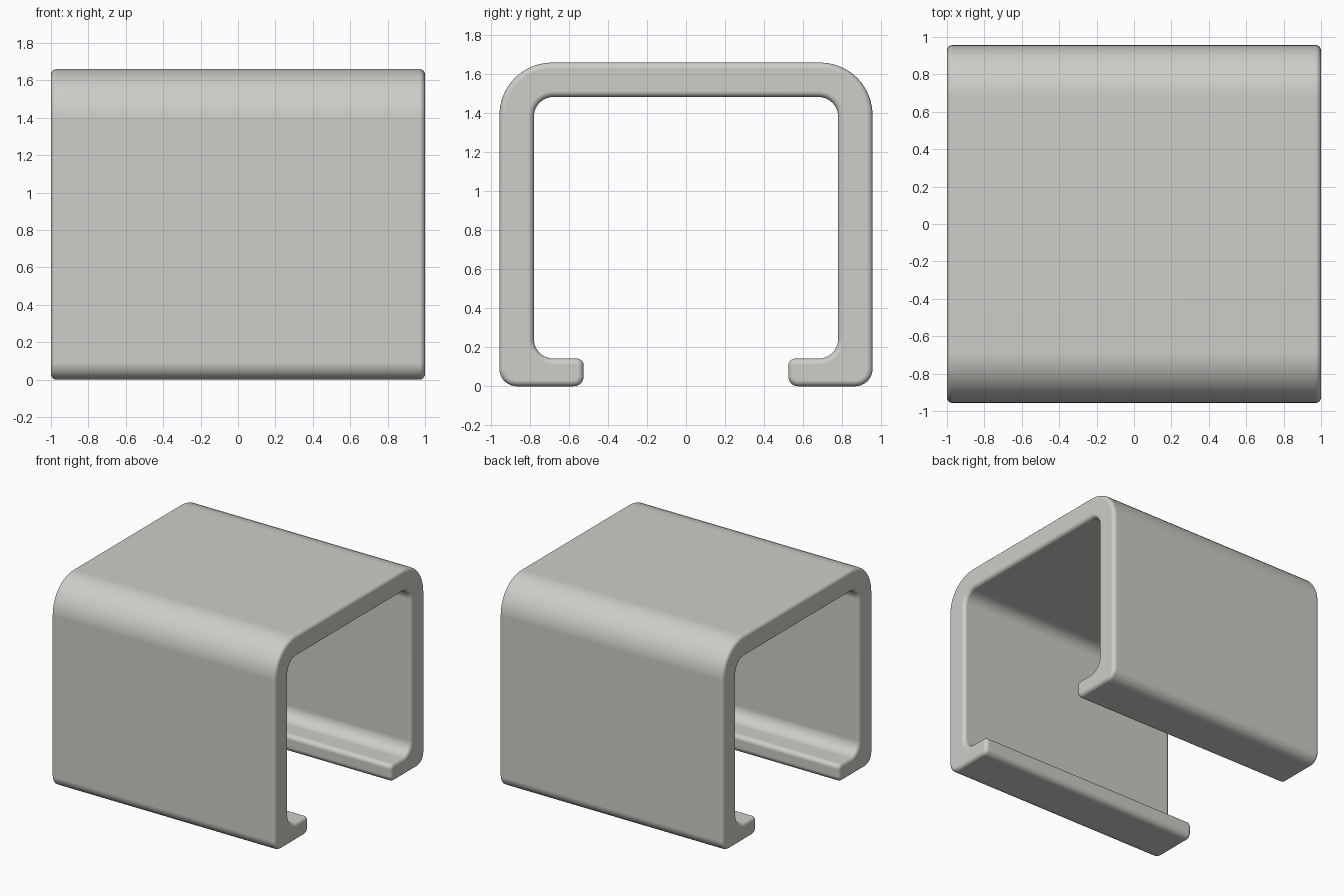
import bpy, bmesh, math
from mathutils import Vector

if "Cube" in bpy.data.objects:
    bpy.data.objects.remove(bpy.data.objects["Cube"])

HALF_LENGTH = 1.0
EDGE = 0.03          # rounding of the open end edges
ARC, EDGE_SEGS = 10, 5

# Half section of the channel: (y, z, corner radius), lower tip to top
half = [(0.525, 0.0, 0.05), (0.957, 0.0, 0.09), (0.957, 1.66, 0.27)]
inner = [(0.78, 1.483, 0.10), (0.78, 0.142, 0.10), (0.525, 0.142, 0.035)]
# Full section, counter-clockwise: right outside, left outside and inside, right inside
mirror = lambda pts: [(-y, z, r) for y, z, r in reversed(pts)]
section = half + mirror(half) + mirror(inner) + inner


def outline(inset):
    """Rounded section moved inwards by inset."""
    pts = []
    n = len(section)
    for i, (y, z, r) in enumerate(section):
        p = Vector((y, z))
        d1 = (p - Vector(section[i - 1][:2])).normalized()
        d2 = (Vector(section[(i + 1) % n][:2]) - p).normalized()
        n1, n2 = Vector((-d1.y, d1.x)), Vector((-d2.y, d2.x))
        s = 1 if d1.cross(d2) > 0 else -1
        centre = p + s * r * (n1 + n2)
        radius = r - s * inset
        for k in range(ARC + 1):
            a = math.pi / 2 * k / ARC
            pts.append(centre - s * radius * (math.cos(a) * n1 + math.sin(a) * n2))
    return pts


# Rings along x: rounded end, straight run, rounded end
steps = []
for k in range(EDGE_SEGS + 1):
    a = math.pi / 2 * k / EDGE_SEGS
    steps.append((HALF_LENGTH - EDGE * (1 - math.cos(a)), EDGE * (1 - math.sin(a))))
stations = [(-x, d) for x, d in steps] + [(x, d) for x, d in reversed(steps)]

bm = bmesh.new()
rings = [[bm.verts.new((x, p.x, p.y)) for p in outline(d)] for x, d in stations]
for a, b in zip(rings, rings[1:]):
    for i in range(len(a)):
        j = (i + 1) % len(a)
        bm.faces.new((a[i], a[j], b[j], b[i]))
bm.faces.new(rings[0])
bm.faces.new(rings[-1])
bmesh.ops.recalc_face_normals(bm, faces=bm.faces)

mesh = bpy.data.meshes.new("channel_rail")
bm.to_mesh(mesh)
bm.free()
rail = bpy.data.objects.new("channel_rail", mesh)
bpy.context.collection.objects.link(rail)

# Single light grey colour
grey = bpy.data.materials.new("light_grey")
grey.diffuse_color = (0.61, 0.61, 0.58, 1)
grey.use_nodes = True
grey.node_tree.nodes["Principled BSDF"].inputs["Base Color"].default_value = grey.diffuse_color
mesh.materials.append(grey)

# Smooth rounded corners with flat walls
bpy.context.view_layer.objects.active = rail
rail.select_set(True)
bpy.ops.object.shade_smooth_by_angle(angle=math.radians(35))
rail.modifiers.new("flat_walls", 'WEIGHTED_NORMAL').keep_sharp = True
